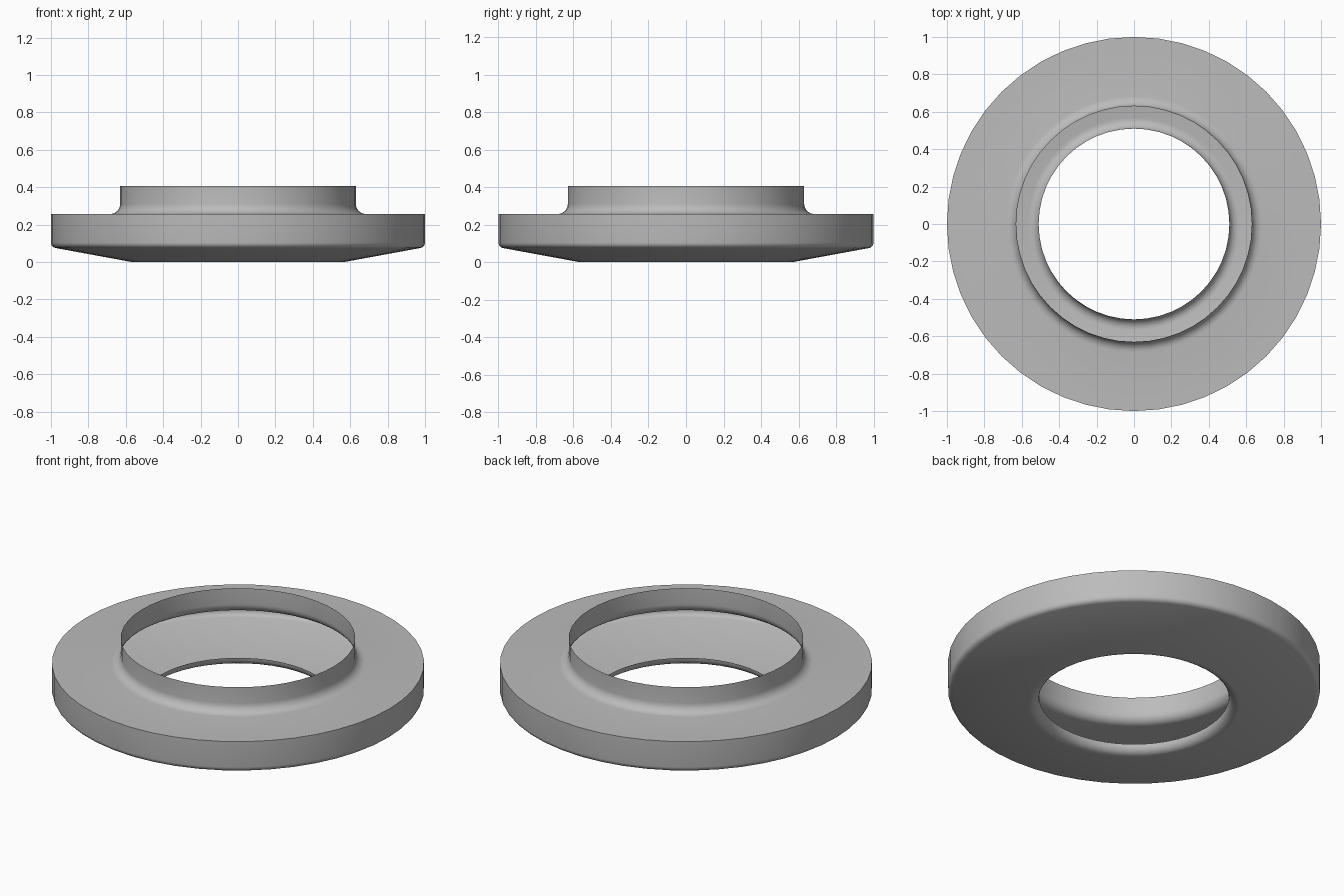
import bpy, bmesh, math

cube = bpy.data.objects.get("Cube")
if cube:
    bpy.data.objects.remove(cube, do_unlink=True)

SIDES = 48

# Plain grey metal
grey = bpy.data.materials.new("grey_metal")
grey.use_nodes = True
colour = (0.5, 0.5, 0.5, 1)
grey.diffuse_color = colour
grey.node_tree.nodes["Principled BSDF"].inputs["Base Color"].default_value = colour


def arc(cx, cz, radius, start, end, steps):
    """Rounded corner of the profile, as (radius, height) points."""
    points = []
    for i in range(steps + 1):
        a = math.radians(start + (end - start) * i / steps)
        points.append((cx + radius * math.cos(a), cz + radius * math.sin(a)))
    return points


# Thin shell profile: collar, flange, outer wall, sloping base, rolled lip
profile = [(0.63, 0.41)]
profile += arc(0.685, 0.315, 0.055, 180, 270, 6)
profile += [(1.0, 0.26)]
profile += arc(0.97, 0.108, 0.03, 0, -80, 5)
profile += arc(0.56, 0.053, 0.05, 280, 180, 6)

# Turn the profile around the vertical axis
bm = bmesh.new()
verts = [bm.verts.new((r, 0, z)) for r, z in profile]
edges = [bm.edges.new(pair) for pair in zip(verts, verts[1:])]
bmesh.ops.spin(bm, geom=verts + edges, cent=(0, 0, 0), axis=(0, 0, 1),
               angle=math.tau, steps=SIDES, use_merge=True)
bmesh.ops.remove_doubles(bm, verts=bm.verts[:], dist=0.0005)
bmesh.ops.recalc_face_normals(bm, faces=bm.faces[:])

# Make the flange face upward
flange = max(bm.faces, key=lambda f: abs(f.normal.z) * f.calc_center_median().z)
if flange.normal.z < 0:
    bmesh.ops.reverse_faces(bm, faces=bm.faces[:])

lowest = min(v.co.z for v in bm.verts)
bmesh.ops.translate(bm, verts=bm.verts[:], vec=(0, 0, -lowest))

mesh = bpy.data.meshes.new("flanged_ring")
bm.to_mesh(mesh)
bm.free()
mesh.materials.append(grey)
ring = bpy.data.objects.new("flanged_ring", mesh)
bpy.context.collection.objects.link(ring)

bpy.ops.object.select_all(action="DESELECT")
ring.select_set(True)
bpy.context.view_layer.objects.active = ring
bpy.ops.object.shade_smooth_by_angle(angle=math.radians(35))
